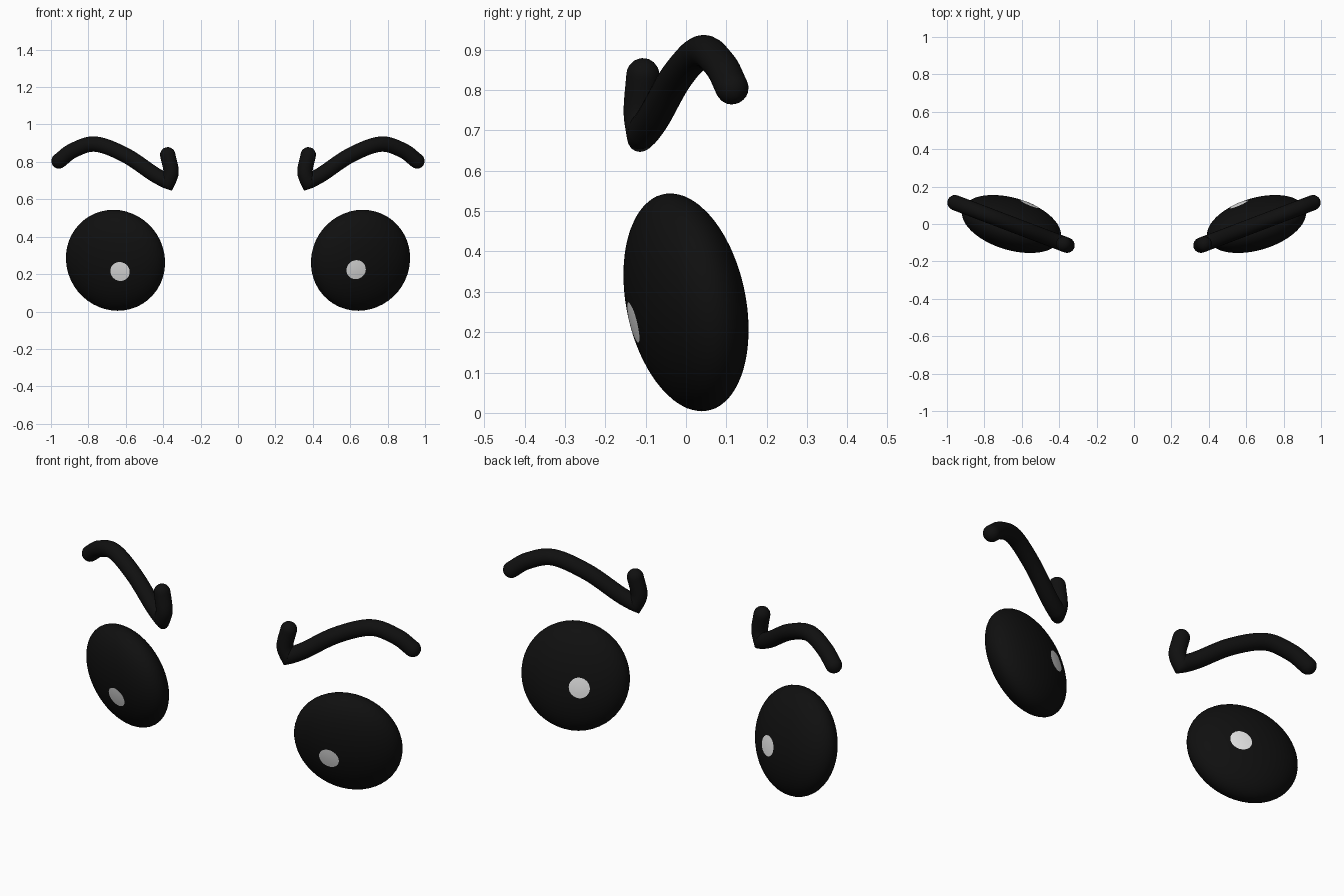
import bpy, bmesh, math
from mathutils import Vector

if "Cube" in bpy.data.objects:
    bpy.data.objects.remove(bpy.data.objects["Cube"])


def material(name, v):
    m = bpy.data.materials.new(name)
    m.diffuse_color = (v, v, v, 1)
    m.use_nodes = True
    m.node_tree.nodes["Principled BSDF"].inputs["Base Color"].default_value = m.diffuse_color
    return m


BLACK = material("black", 0.005)
WHITE = material("white", 0.8)


def add(name, bm, mat):
    bmesh.ops.recalc_face_normals(bm, faces=bm.faces)
    me = bpy.data.meshes.new(name)
    bm.to_mesh(me)
    bm.free()
    me.materials.append(mat)
    me.polygons.foreach_set("use_smooth", [True] * len(me.polygons))
    ob = bpy.data.objects.new(name, me)
    bpy.context.collection.objects.link(ob)
    return ob


# Eye frame: flattened ball turned outward and slightly down
R, T = 0.274, 0.131
N = Vector((0.285, -0.938, -0.194)).normalized()
E1 = Vector((-N.y, N.x, 0)).normalized()
E2 = N.cross(E1)


def eye_point(a, b, c, s):
    p = E1 * (a * R) + E2 * (b * R) + N * (c * T)
    return Vector((s * (0.655 + p.x), p.y, 0.274 + p.z))


def eye(side, s):
    bm = bmesh.new()
    bmesh.ops.create_uvsphere(bm, u_segments=48, v_segments=32, radius=1)
    for v in bm.verts:
        v.co = eye_point(*v.co, s)
    add(side + "_eye", bm, BLACK)


# Round highlight following the eye surface, on front and back
def highlight(side, s, face, ca, cb, r=0.052, seg=24):
    bm = bmesh.new()

    def pt(a, b):
        a, b = a / R, b / R
        c = face * math.sqrt(1 - a * a - b * b)
        k = 1.008
        return bm.verts.new(eye_point(a * k, b * k, c * k, s))

    mid = pt(ca, cb)
    rings = [[pt(ca + r * f * math.cos(2 * math.pi * i / seg),
                 cb + r * f * math.sin(2 * math.pi * i / seg)) for i in range(seg)]
             for f in (0.35, 0.7, 1.0)]
    for i in range(seg):
        j = (i + 1) % seg
        bm.faces.new((mid, rings[0][i], rings[0][j]))
        for p, q in zip(rings, rings[1:]):
            bm.faces.new((p[i], q[i], q[j], p[j]))
    ob = add(side + "_highlight_" + ("front" if face > 0 else "back"), bm, WHITE)
    # make the patch face outward
    if ob.data.polygons[0].normal.dot(Vector((s * N.x, N.y, N.z)) * face) < 0:
        ob.data.flip_normals()


def spline(pts, n=8):
    pts = [Vector(p) for p in pts]
    ext = [2 * pts[0] - pts[1]] + pts + [2 * pts[-1] - pts[-2]]
    out = []
    for a, b, c, d in zip(ext, ext[1:], ext[2:], ext[3:]):
        for k in range(n):
            t = k / n
            out.append(0.5 * (2 * b + (c - a) * t + (2 * a - 5 * b + 4 * c - d) * t * t
                              + (3 * b - a - 3 * c + d) * t ** 3))
    return out + [pts[-1]]


# Brow: round tube with a sharp hook at the inner end and domed tips
def brow(side, s, rad=0.041, seg=20):
    arch = spline([(0.957, 0.805), (0.88, 0.862), (0.76, 0.895), (0.60, 0.835), (0.45, 0.735), (0.374, 0.694)])
    hook = spline([(0.374, 0.694), (0.358, 0.75), (0.376, 0.838)])
    path = [Vector((s * x, 0.38 * (x - 0.657), z)) for x, z in arch + hook[1:]]
    side_dir = Vector((s * -0.355, 0.935, 0)).normalized()
    corner = len(arch) - 1
    rings = []

    def ring(p, across, f):
        rings.append((p, across, f))

    def dome(p, d, across, steps):
        for a in steps:
            ring(p + d * rad * math.sin(a), across, math.cos(a))

    dirs = [(b - a).normalized() for a, b in zip(path, path[1:])]
    steps = [math.radians(a) for a in (88, 70, 50, 30, 15)]
    dome(path[0], -dirs[0], dirs[0].cross(side_dir), steps)
    for i, p in enumerate(path):
        d0, d1 = dirs[max(i - 1, 0)], dirs[min(i, len(dirs) - 1)]
        # the tight corner is a mitre of limited length
        across = (d0 + d1).normalized().cross(side_dir)
        if i == corner:
            across *= 1.25
        ring(p, across, 1)
    dome(path[-1], dirs[-1], dirs[-1].cross(side_dir), steps[::-1])

    bm = bmesh.new()
    loops = []
    for p, across, f in rings:
        loops.append([bm.verts.new(p + rad * f * (across * math.cos(2 * math.pi * k / seg)
                                                  + side_dir * math.sin(2 * math.pi * k / seg)))
                      for k in range(seg)])
    for p, q in zip(loops, loops[1:]):
        for k in range(seg):
            j = (k + 1) % seg
            bm.faces.new((p[k], p[j], q[j], q[k]))
    bm.faces.new(loops[0])
    bm.faces.new(loops[-1])
    add(side + "_brow", bm, BLACK)


for side, s, hb in (("right", 1, -0.026), ("left", -1, -0.036)):
    eye(side, s)
    highlight(side, s, 1, -0.06, hb)
    highlight(side, s, -1, -0.06, hb)
    brow(side, s)
